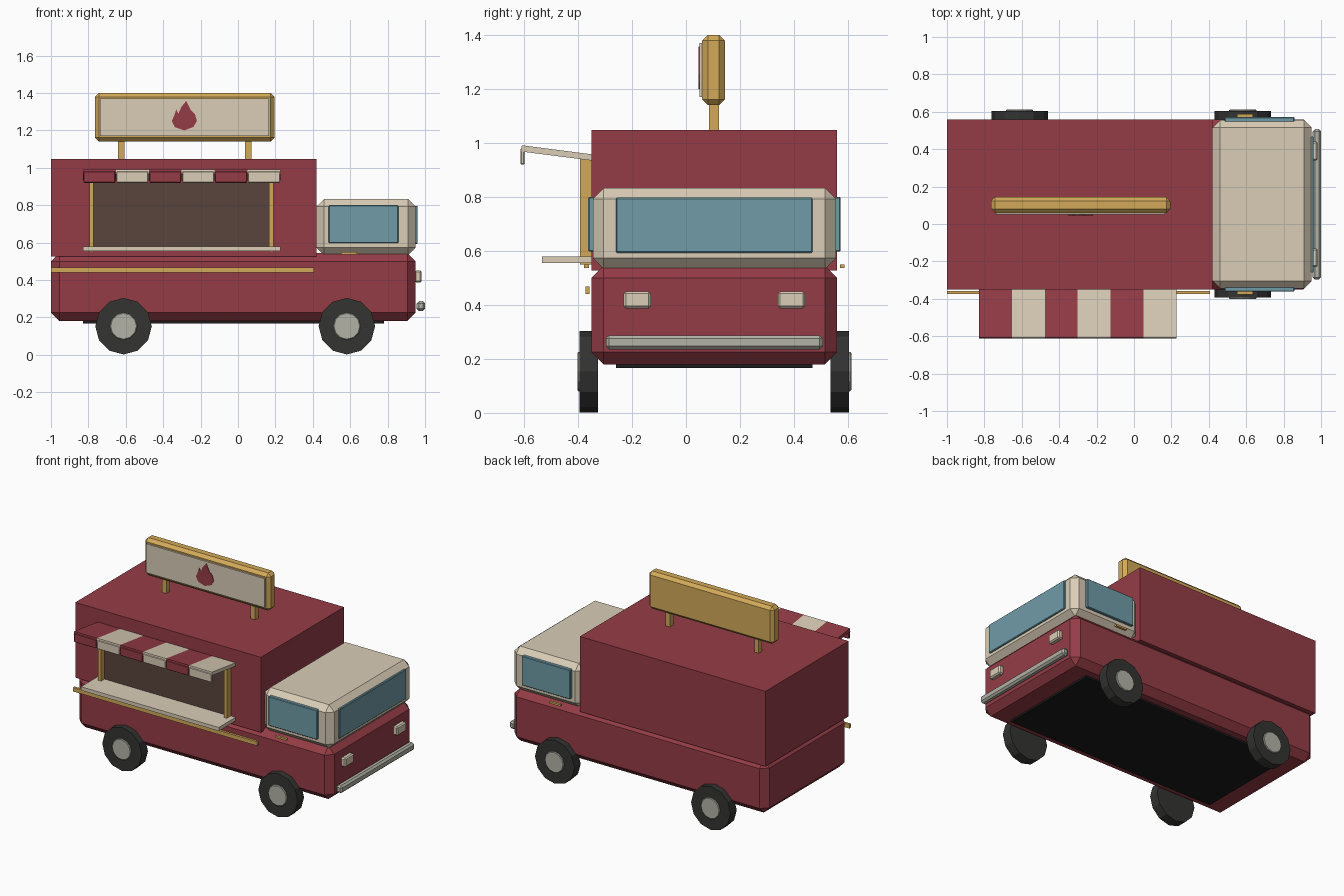
import bpy, bmesh, math
from mathutils import Matrix

if "Cube" in bpy.data.objects:
    bpy.data.objects.remove(bpy.data.objects["Cube"])


def mat(name, r, g, b):
    m = bpy.data.materials.new(name)
    m.diffuse_color = (r, g, b, 1)
    m.use_nodes = True
    m.node_tree.nodes["Principled BSDF"].inputs["Base Color"].default_value = m.diffuse_color
    return m


RED = mat("red_paint", 0.30, 0.045, 0.062)
CREAM = mat("cream_paint", 0.70, 0.61, 0.47)
GOLD = mat("gold_trim", 0.65, 0.40, 0.10)
GLASS = mat("glass", 0.16, 0.33, 0.39)
BROWN = mat("dark_interior", 0.10, 0.06, 0.048)
RUBBER = mat("rubber", 0.033, 0.033, 0.032)
METAL = mat("metal", 0.45, 0.45, 0.39)
UNDER = mat("underside", 0.012, 0.011, 0.011)
MID = 0.105  # centre line of the truck in y


def finish(name, bm, material):
    bmesh.ops.recalc_face_normals(bm, faces=bm.faces)
    me = bpy.data.meshes.new(name)
    bm.to_mesh(me)
    bm.free()
    me.materials.append(material)
    ob = bpy.data.objects.new(name, me)
    bpy.context.collection.objects.link(ob)
    return ob


def box(name, x, y, z, material, bevel=0):
    """Box from (min, max) pairs with optional chamfered edges."""
    size = [b - a for a, b in (x, y, z)]
    mid = [(a + b) / 2 for a, b in (x, y, z)]
    bm = bmesh.new()
    bmesh.ops.create_cube(bm, size=1, matrix=Matrix.Translation(mid) @ Matrix.Diagonal((*size, 1)))
    if bevel:
        bmesh.ops.bevel(bm, geom=bm.edges[:], offset=bevel, segments=1, affect='EDGES', profile=0.5)
    return finish(name, bm, material)


def prism(name, pts, offset, material):
    """Extrude a closed polygon of 3D points along an offset."""
    bm = bmesh.new()
    face = bm.faces.new([bm.verts.new(p) for p in pts])
    ext = bmesh.ops.extrude_face_region(bm, geom=[face], use_keep_orig=True)
    bmesh.ops.translate(bm, vec=offset, verts=[v for v in ext["geom"] if isinstance(v, bmesh.types.BMVert)])
    return finish(name, bm, material)


def disc(name, x, y, z, radius, depth, material, bevel=0):
    """Twelve-sided wheel part with its axis along y."""
    bm = bmesh.new()
    bmesh.ops.create_cone(bm, cap_ends=True, segments=12, radius1=radius, radius2=radius, depth=depth,
                          matrix=Matrix.Translation((x, y, z)) @ Matrix.Rotation(math.pi / 2, 4, 'X'))
    if bevel:
        rims = [e for e in bm.edges if abs(e.verts[0].co.y - e.verts[1].co.y) < 1e-5]
        bmesh.ops.bevel(bm, geom=rims, offset=bevel, segments=1, affect='EDGES', profile=0.5)
    return finish(name, bm, material)


# Main bodywork
box("lower_body", (-1, 0.95), (-0.35, 0.56), (0.18, 0.545), RED, 0.045)
box("kitchen_box", (-1, 0.42), (-0.35, 0.56), (0.527, 1.047), RED)
box("cab", (0.42, 0.95), (-0.345, 0.555), (0.533, 0.833), CREAM, 0.04)
box("underside_plate", (-0.83, 0.78), (-0.26, 0.468), (0.167, 0.2), UNDER)

# Windscreen, side windows and door handles
box("windscreen", (0.94, 0.96), (-0.26, 0.468), (0.593, 0.797), GLASS, 0.004)
for side, tag in ((-1, "front"), (1, "back")):
    def span(a, b):
        return tuple(sorted((MID + side * a, MID + side * b)))
    box(tag + "_side_window", (0.485, 0.857), span(0.44, 0.467), (0.597, 0.8), GLASS, 0.004)
    box(tag + "_door_handle", (0.55, 0.635), span(0.465, 0.482), (0.537, 0.55), GOLD)
    box(tag + "_headlight", (0.945, 0.982), span(0.235, 0.336), (0.387, 0.45), CREAM, 0.008)
    # Wheels
    for x, end in ((-0.612, "rear"), (0.582, "forward")):
        disc(f"{tag}_{end}_tyre", x, MID + side * 0.4645, 0.153, 0.151, 0.068, RUBBER)
        disc(f"{tag}_{end}_hub", x, MID + side * 0.49, 0.153, 0.073, 0.034, METAL, 0.004)
box("bumper", (0.955, 1.0), (-0.297, 0.507), (0.235, 0.287), METAL, 0.012)

# Serving hatch, counter and trim
box("serving_hatch", (-0.79, 0.185), (-0.356, -0.34), (0.56, 0.92), BROWN)
for i, x in enumerate((-0.795, 0.167)):
    box(f"hatch_post_{i}", (x, x + 0.023), (-0.393, -0.345), (0.55, 0.943), GOLD)
box("counter", (-0.828, 0.226), (-0.533, -0.345), (0.555, 0.58), CREAM)
box("trim_stripe", (-1, 0.405), (-0.373, -0.357), (0.44, 0.468), GOLD)

# Striped awning with hanging flaps
STEP = 1.056 / 6
for i in range(6):
    x = -0.829 + i * STEP
    colour = CREAM if i % 2 else RED
    prism(f"awning_stripe_{i}",
          [(x, -0.345, 0.934), (x, -0.345, 0.957), (x, -0.608, 0.991), (x, -0.611, 0.968)],
          (STEP, 0, 0), colour)
    box(f"awning_flap_{i}", (x + 0.003, x + STEP - 0.003), (-0.613, -0.598), (0.92, 0.98), colour, 0.003)

# Roof sign with flame shape
box("sign_frame", (-0.765, 0.195), (0.06, 0.144), (1.14, 1.4), GOLD, 0.021)
box("sign_panel", (-0.737, 0.167), (0.05, 0.07), (1.17, 1.37), CREAM)
for i, x in enumerate((-0.642, 0.038)):
    box(f"sign_post_{i}", (x, x + 0.034), (0.085, 0.122), (1.03, 1.15), GOLD)
flame = [(-0.05, -0.06), (0, -0.077), (0.05, -0.058), (0.067, -0.025), (0.057, 0.01), (0.035, 0.03),
         (0.01, 0.08), (-0.015, 0.05), (-0.032, 0.012), (-0.043, 0.036), (-0.055, 0), (-0.067, -0.027)]
prism("flame_emblem", [(-0.287 + x, 0.046, 1.277 + z) for x, z in flame], (0, 0.012, 0), RED)
